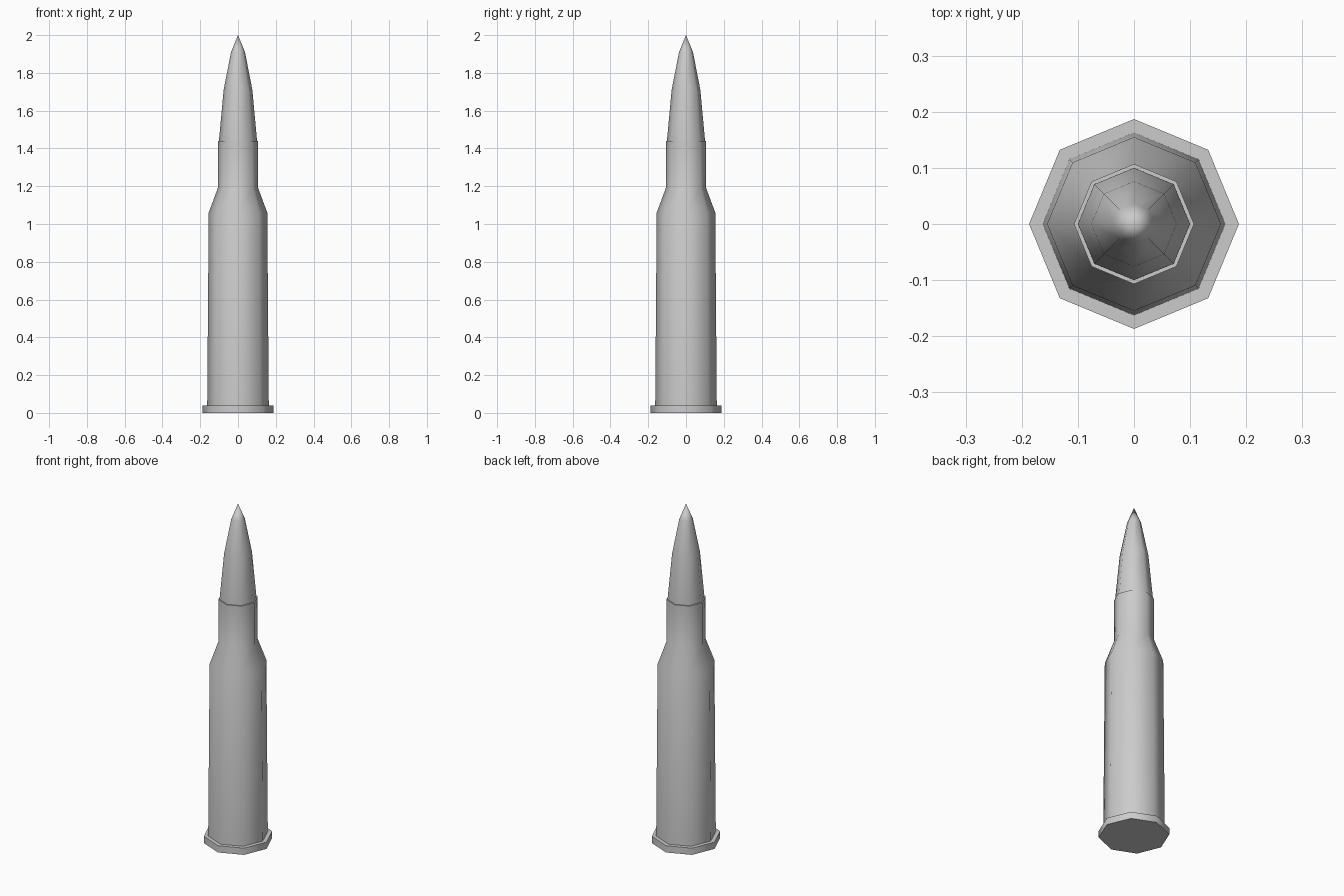
import bpy, bmesh, math

if "Cube" in bpy.data.objects:
    bpy.data.objects.remove(bpy.data.objects["Cube"])

SIDES = 8


def lathe(name, profile):
    """Revolve (radius, z) points into a closed eight-sided solid."""
    bm = bmesh.new()
    rings = []
    for r, z in profile:
        if r == 0:
            rings.append([bm.verts.new((0, 0, z))] * SIDES)
        else:
            rings.append([bm.verts.new((r * math.cos(i * math.tau / SIDES),
                                        r * math.sin(i * math.tau / SIDES), z))
                          for i in range(SIDES)])
    for low, high in zip(rings, rings[1:]):
        for i in range(SIDES):
            j = (i + 1) % SIDES
            corners = [low[i], low[j], high[j], high[i]]
            bm.faces.new(list(dict.fromkeys(corners)))
    # Flat end caps
    bm.faces.new(rings[0][::-1])
    if profile[-1][0] > 0:
        bm.faces.new(rings[-1])
    bmesh.ops.recalc_face_normals(bm, faces=bm.faces)
    mesh = bpy.data.meshes.new(name)
    bm.to_mesh(mesh)
    bm.free()
    obj = bpy.data.objects.new(name, mesh)
    bpy.context.collection.objects.link(obj)
    bpy.ops.object.select_all(action='DESELECT')
    obj.select_set(True)
    bpy.context.view_layer.objects.active = obj
    bpy.ops.object.shade_smooth_by_angle(angle=math.radians(60))
    return obj


# Rimmed case: base flange, tapered body, shoulder and neck
lathe("case", [(0.187, 0), (0.187, 0.04), (0.163, 0.04), (0.155, 1.06),
               (0.107, 1.19), (0.107, 1.44)])

# Pointed projectile seated in the neck
lathe("projectile", [(0.10, 1.42), (0.10, 1.45), (0.076, 1.71),
                     (0.037, 1.91), (0, 2.0)])
